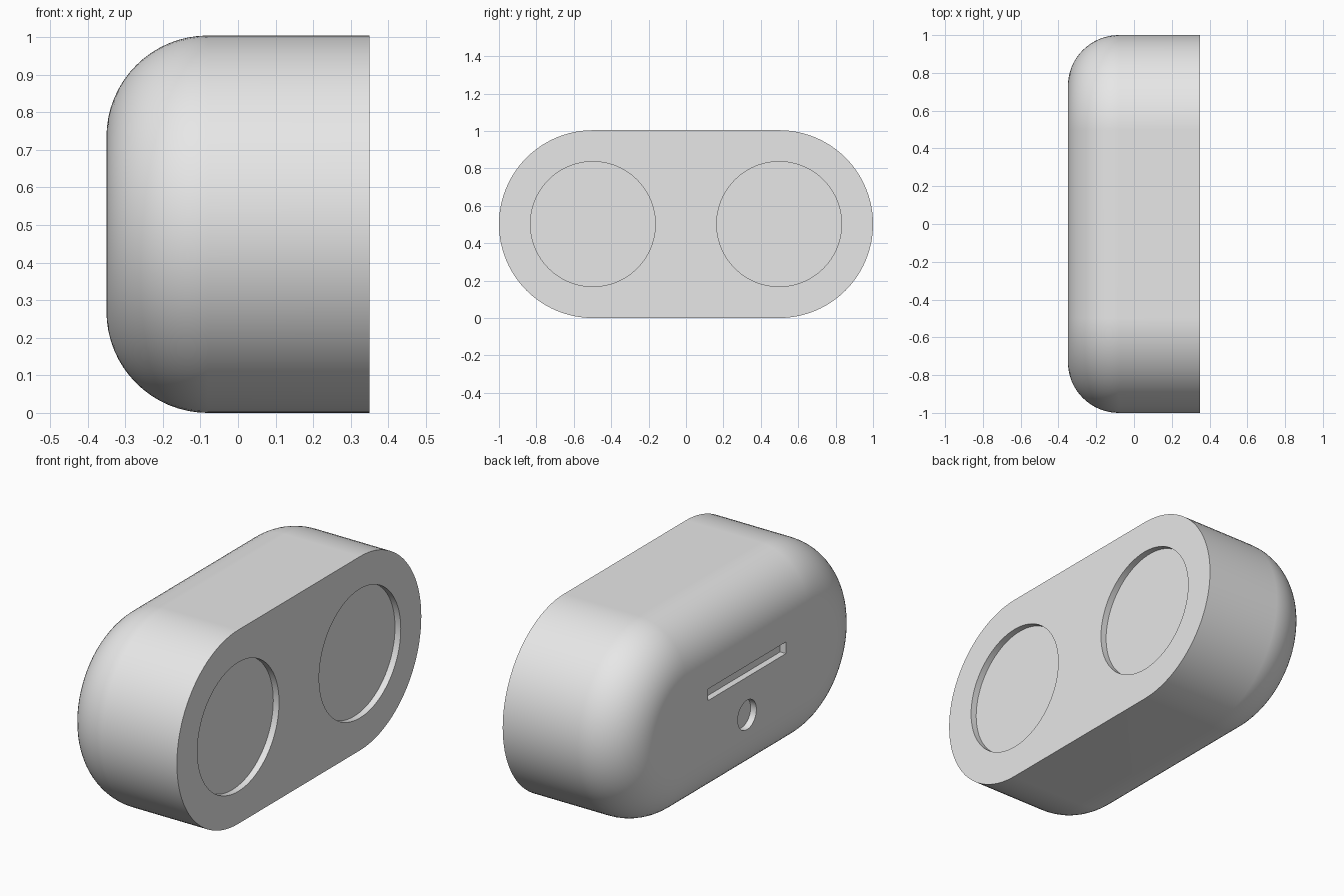
import bpy
import bmesh
from math import pi, sin, cos, radians
from mathutils import Matrix

cube = bpy.data.objects.get("Cube")
if cube:
    bpy.data.objects.remove(cube, do_unlink=True)

HALF_X, RADIUS, SPREAD = 0.35, 0.502, 0.498   # half depth, end radius, end centre offset
FILLET, DEPTH = 0.27, 0.033                   # back rounding, recess depth
ARC, STEPS = 48, 16

grey = bpy.data.materials.new("light_grey")
grey.use_nodes = True
colour = (0.8, 0.8, 0.8, 1)
grey.diffuse_color = colour
grey.node_tree.nodes["Principled BSDF"].inputs["Base Color"].default_value = colour


def make_object(name, bm):
    bmesh.ops.recalc_face_normals(bm, faces=bm.faces)
    mesh = bpy.data.meshes.new(name)
    bm.to_mesh(mesh)
    bm.free()
    mesh.materials.append(grey)
    obj = bpy.data.objects.new(name, mesh)
    bpy.context.collection.objects.link(obj)
    return obj


def stadium(bm, x, r):
    """Ring of vertices: two half circles joined by straight sides."""
    ring = []
    for side in (1, -1):
        for i in range(ARC + 1):
            a = -pi / 2 + pi * i / ARC
            ring.append(bm.verts.new((x, side * (SPREAD + r * cos(a)), RADIUS + side * r * sin(a))))
    return ring


def disc_cutter(name, x, y, z, r):
    bm = bmesh.new()
    place = Matrix.Translation((x, y, z)) @ Matrix.Rotation(pi / 2, 4, "Y")
    bmesh.ops.create_cone(bm, cap_ends=True, segments=96, radius1=r, radius2=r,
                          depth=2 * DEPTH, matrix=place)
    return make_object(name, bm)


def slot_cutter(name, x, z, width, height):
    bm = bmesh.new()
    place = Matrix.Translation((x, 0, z)) @ Matrix.Diagonal((2 * DEPTH, width, height, 1))
    bmesh.ops.create_cube(bm, size=1, matrix=place)
    return make_object(name, bm)


# Body: stadium section lofted from the rounded side to the flat side
bm = bmesh.new()
rings = []
for i in range(STEPS + 1):
    a = pi / 2 * i / STEPS
    rings.append(stadium(bm, -HALF_X + FILLET * (1 - cos(a)), RADIUS - FILLET * (1 - sin(a))))
rings.append(stadium(bm, HALF_X, RADIUS))
for lower, upper in zip(rings, rings[1:]):
    for i in range(len(lower)):
        j = (i + 1) % len(lower)
        bm.faces.new((lower[i], lower[j], upper[j], upper[i]))
bm.faces.new(rings[0])
bm.faces.new(rings[-1])
body = make_object("body", bm)

# Recesses: two large discs on the flat side, slot and round hole on the rounded side
cutters = [
    disc_cutter("disc_recess_a", HALF_X, -SPREAD, RADIUS, 0.334),
    disc_cutter("disc_recess_b", HALF_X, SPREAD, RADIUS, 0.334),
    disc_cutter("round_port", -HALF_X, 0, 0.374, 0.076),
    slot_cutter("slot_port", -HALF_X, 0.6, 0.636, 0.06),
]
bpy.ops.object.select_all(action="DESELECT")
bpy.context.view_layer.objects.active = body
body.select_set(True)
for cutter in cutters:
    mod = body.modifiers.new(cutter.name, "BOOLEAN")
    mod.operation = "DIFFERENCE"
    mod.solver = "EXACT"
    mod.object = cutter
    bpy.ops.object.modifier_apply(modifier=mod.name)
    bpy.data.objects.remove(cutter, do_unlink=True)

# Smooth curves, crisp rims, flat caps
bpy.ops.object.shade_smooth_by_angle(angle=radians(30))
weighted = body.modifiers.new("flat_caps", "WEIGHTED_NORMAL")
weighted.keep_sharp = True
